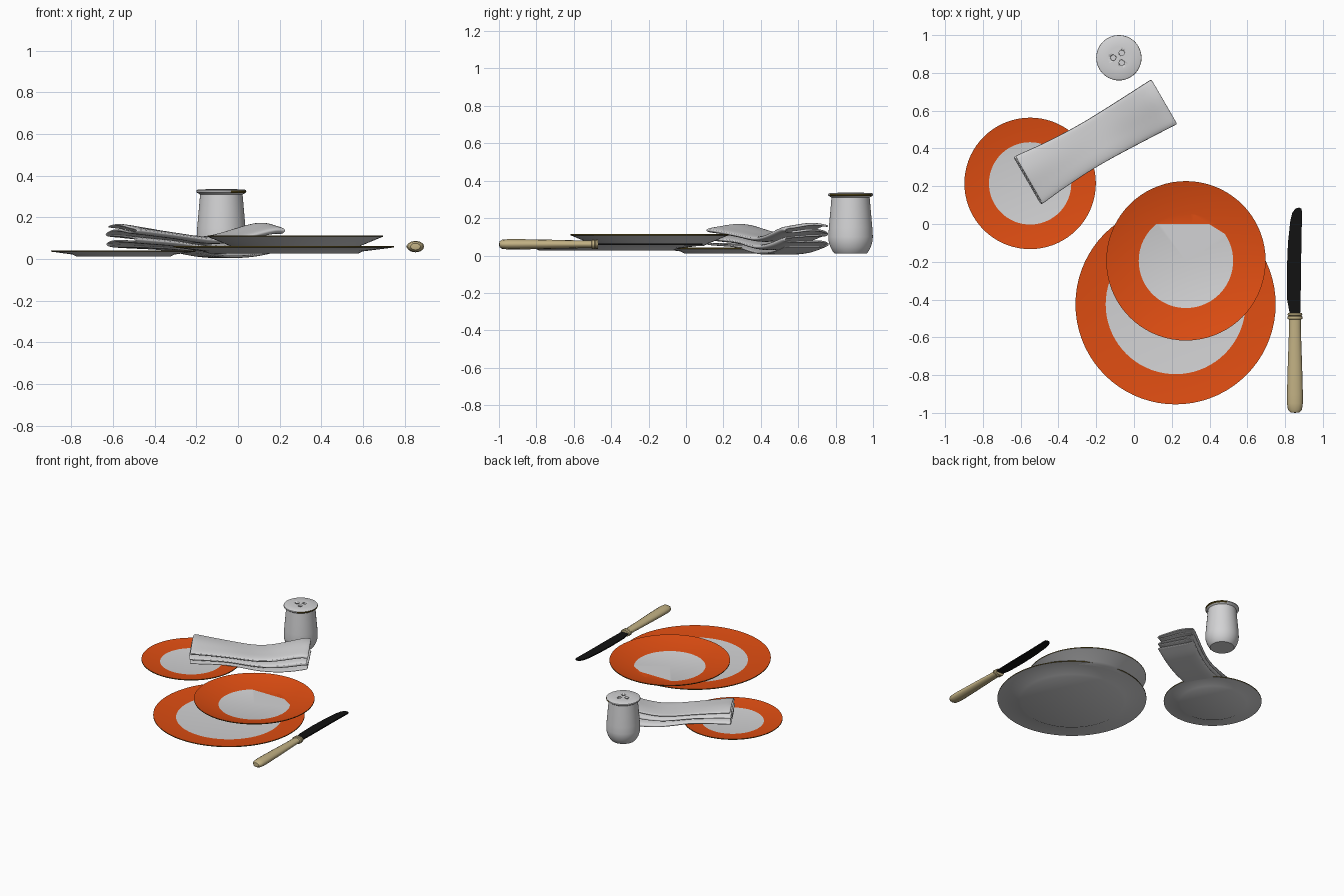
import bpy, bmesh, math
from mathutils import Vector

cube = bpy.data.objects.get("Cube")
if cube:
    bpy.data.objects.remove(cube, do_unlink=True)


def material(name, r, g, b):
    m = bpy.data.materials.new(name)
    m.use_nodes = True
    m.diffuse_color = (r, g, b, 1)
    m.node_tree.nodes["Principled BSDF"].inputs["Base Color"].default_value = (r, g, b, 1)
    return m


WHITE = material("white", 0.65, 0.65, 0.66)
ORANGE = material("orange", 0.74, 0.075, 0.006)
OLIVE = material("dark olive", 0.1, 0.07, 0.01)
CREAM = material("cream", 0.54, 0.44, 0.23)
BLACK = material("black", 0.006, 0.006, 0.006)


def finish(bm, name, mats, loc=(0, 0, 0), angle=30):
    mesh = bpy.data.meshes.new(name)
    bm.to_mesh(mesh)
    bm.free()
    ob = bpy.data.objects.new(name, mesh)
    bpy.context.collection.objects.link(ob)
    for m in mats:
        mesh.materials.append(m)
    ob.location = loc
    bpy.ops.object.select_all(action='DESELECT')
    ob.select_set(True)
    bpy.context.view_layer.objects.active = ob
    bpy.ops.object.shade_smooth_by_angle(angle=math.radians(angle))
    return ob


def lathe(profile, sides, bands=None):
    """Spin (radius, height) points about z; bands gives a material per step."""
    bm = bmesh.new()
    rings = []
    for r, z in profile:
        if r == 0:
            rings.append([bm.verts.new((0, 0, z))] * sides)
        else:
            rings.append([bm.verts.new((r * math.cos(math.tau * i / sides),
                                        r * math.sin(math.tau * i / sides), z))
                          for i in range(sides)])
    for k, (a, b) in enumerate(zip(rings, rings[1:])):
        for i in range(sides):
            j = (i + 1) % sides
            corners = list(dict.fromkeys((a[i], a[j], b[j], b[i])))
            f = bm.faces.new(corners)
            f.material_index = bands[k] if bands else 0
    return bm


# Plates: white base and floor, orange sloping rim, dark lip
def plate(name, loc, radius, floor_r, foot_r, base, floor, rim, cuts=()):
    profile = [(0, base), (foot_r, base), (foot_r + 0.02, base + 0.01),
               (radius, rim - 0.006), (radius, rim), (floor_r, floor), (0, floor)]
    bm = lathe(profile, 72, [0, 0, 0, 2, 1, 0])
    for point, normal in cuts:
        p, n = Vector(point), Vector(normal)
        inside = [f for f in bm.faces if f.normal.length >= 0
                  and all(abs(v.co.z - floor) < 1e-5 for v in f.verts)]
        geom = set(inside)
        for f in inside:
            geom.update(f.verts)
            geom.update(f.edges)
        p.z = floor
        bmesh.ops.bisect_plane(bm, geom=list(geom), plane_co=p, plane_no=n, dist=1e-5)
        for f in bm.faces:
            if (all(abs(v.co.z - floor) < 1e-5 for v in f.verts)
                    and (f.calc_center_median() - p).dot(n) > 0):
                f.material_index = 1
    return finish(bm, name, [WHITE, ORANGE, OLIVE], loc)


plate("side_plate", (-0.55, 0.215, 0), 0.348, 0.218, 0.225, 0.012, 0.022, 0.042)
plate("dinner_plate", (0.22, -0.425, 0), 0.53, 0.37, 0.36, 0.027, 0.042, 0.062)
plate("soup_plate", (0.275, -0.195, 0), 0.422, 0.25, 0.29, 0.052, 0.066, 0.114,
      cuts=[((0, 0.195, 0), (0, 1, 0)), ((0.13, 0.19, 0), (0.53, 0.85, 0))])

# Shaker: rounded pot with a flared cap
shaker_profile = [(0, 0.01), (0.085, 0.01), (0.093, 0.018), (0.108, 0.045), (0.117, 0.075),
                  (0.119, 0.1), (0.116, 0.15), (0.109, 0.23), (0.102, 0.31),
                  (0.114, 0.317), (0.12, 0.322), (0.119, 0.33), (0.112, 0.334),
                  (0.06, 0.336), (0, 0.337)]
bm = lathe(shaker_profile, 48)
for f in bm.faces:
    c = f.calc_center_median()
    if 0.317 < c.z < 0.328 and c.x > 0.05:
        f.material_index = 1
shaker = finish(bm, "shaker", [WHITE, OLIVE], (-0.08, 0.88, 0))

# Pouring holes sunk into the cap
for i in range(3):
    a = math.pi + i * math.tau / 3
    bm = lathe([(0, 0.322), (0.014, 0.322), (0.014, 0.36), (0, 0.36)], 16)
    cutter = finish(bm, "hole_cutter", [WHITE],
                    (-0.08 + 0.03 * math.cos(a), 0.88 + 0.03 * math.sin(a), 0))
    cutter.hide_render = True
    cutter.display_type = 'WIRE'
    mod = shaker.modifiers.new("hole", 'BOOLEAN')
    mod.object = cutter
    mod.operation = 'DIFFERENCE'
    mod.solver = 'EXACT'
    bpy.context.view_layer.objects.active = shaker
    bpy.ops.object.modifier_apply(modifier=mod.name)
    bpy.data.objects.remove(cutter, do_unlink=True)

# Napkin: one sheet folded back and forth, draped over the side plate
stations = [(-0.415, 0.062, 0.155, 0.148), (-0.39, 0.06, 0.155, 0.145),
            (-0.28, 0.055, 0.14, 0.132), (-0.13, 0.05, 0.12, 0.122),
            (0, 0.022, 0.1, 0.12), (0.12, 0.008, 0.1, 0.124),
            (0.26, 0.014, 0.135, 0.13), (0.36, 0.035, 0.162, 0.135),
            (0.4, 0.045, 0.16, 0.137), (0.415, 0.047, 0.155, 0.138)]
layers, steps = 5, 6
bm = bmesh.new()
rows = []
for s, low, high, half in stations:
    row = []
    for k in range(layers):
        width = half * (1 - 0.05 * (k % 2))
        for i in range(steps + 1):
            t = (2 * i / steps - 1) * (1 if k % 2 == 0 else -1)
            z = low + (high - low) * k / (layers - 1)
            z += 0.012 * abs(s) / 0.4 * math.sin(2.6 * t + 0.7) * (k / layers)
            # Pinch neighbouring layers together at each fold
            if i == 0 and k > 0:
                z -= 0.005
            if i == steps and k < layers - 1:
                z += 0.005
            row.append(bm.verts.new((s + 0.006 * math.sin(k * 2.1), t * width, z)))
    rows.append(row)
for a, b in zip(rows, rows[1:]):
    for i in range(len(a) - 1):
        bm.faces.new((a[i], b[i], b[i + 1], a[i + 1]))
napkin = finish(bm, "napkin", [WHITE], (-0.203, 0.438, 0), 60)
napkin.rotation_euler.z = math.radians(30)
solid = napkin.modifiers.new("thickness", 'SOLIDIFY')
solid.thickness = 0.012
solid.offset = 0
napkin.modifiers.new("soften", 'SUBSURF').levels = 2

# Knife handle with a ringed collar
handle_profile = [(0, 0), (0.024, 0.003), (0.037, 0.017), (0.042, 0.05), (0.042, 0.1),
                  (0.038, 0.25), (0.031, 0.45), (0.031, 0.494), (0.039, 0.498),
                  (0.039, 0.51), (0.034, 0.514), (0.039, 0.518), (0.037, 0.53), (0, 0.53)]
handle = finish(lathe(handle_profile, 12), "knife_handle", [CREAM], (0.852, -1, 0.06), 40)
handle.rotation_euler.x = -math.pi / 2
handle.scale.y = 0.66

# Knife blade: flat outline with a rounded, swept tip
outline = [(0.825, -0.475), (0.88, -0.475), (0.884, -0.3), (0.886, -0.1), (0.89, 0.06),
           (0.887, 0.08), (0.875, 0.087), (0.855, 0.082), (0.838, 0.06), (0.828, 0.02),
           (0.815, -0.1), (0.809, -0.25), (0.811, -0.4), (0.818, -0.44)]
bm = bmesh.new()
face = bm.faces.new([bm.verts.new((x, y, 0.056)) for x, y in outline])
top = bmesh.ops.extrude_face_region(bm, geom=[face])
bmesh.ops.translate(bm, vec=(0, 0, 0.009),
                    verts=[v for v in top["geom"] if isinstance(v, bmesh.types.BMVert)])
bmesh.ops.recalc_face_normals(bm, faces=bm.faces)
finish(bm, "knife_blade", [BLACK])
